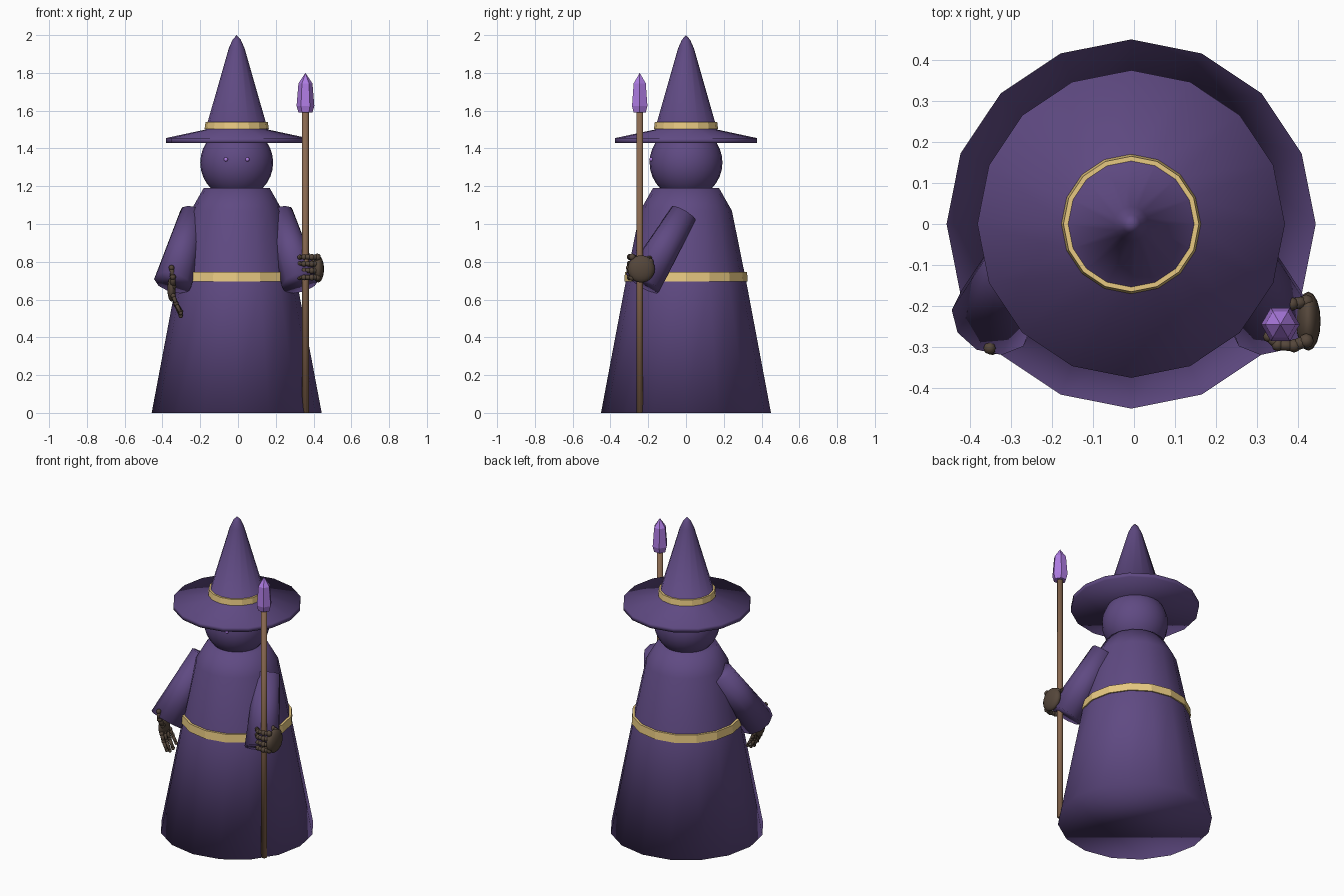
import bpy, bmesh
from math import cos, sin, pi
from mathutils import Vector

if "Cube" in bpy.data.objects:
    bpy.data.objects.remove(bpy.data.objects["Cube"])

CX = -0.007  # body axis


def material(name, rgb):
    m = bpy.data.materials.new(name)
    m.diffuse_color = (*rgb, 1)
    m.use_nodes = True
    m.node_tree.nodes["Principled BSDF"].inputs["Base Color"].default_value = m.diffuse_color
    return m


CLOTH = material("purple_cloth", (0.115, 0.068, 0.225))
GOLD = material("gold_trim", (0.80, 0.58, 0.22))
WOOD = material("wood", (0.25, 0.14, 0.08))
SKIN = material("dark_skin", (0.09, 0.062, 0.043))
GEM = material("gem", (0.42, 0.20, 0.76))


def finish(name, bm, mat, smooth=True):
    bmesh.ops.recalc_face_normals(bm, faces=bm.faces[:])
    for f in bm.faces:
        f.smooth = smooth
    me = bpy.data.meshes.new(name)
    bm.to_mesh(me)
    bm.free()
    me.materials.append(mat)
    ob = bpy.data.objects.new(name, me)
    bpy.context.collection.objects.link(ob)
    return ob


def lathe(name, profile, sides, mat, at=(CX, 0), smooth=True, loop=False):
    """Revolve (radius, z) points about a vertical axis; ends are capped unless looped."""
    bm = bmesh.new()
    rings = []
    for r, z in profile:
        n = sides if r > 0 else 1
        rings.append([bm.verts.new((at[0] + r * cos(2 * pi * i / sides),
                                    at[1] + r * sin(2 * pi * i / sides), z)) for i in range(n)])
    pairs = list(zip(rings, rings[1:])) + ([(rings[-1], rings[0])] if loop else [])
    for a, b in pairs:
        for i in range(sides):
            j = (i + 1) % sides
            quad = [a[i % len(a)], a[j % len(a)], b[j % len(b)], b[i % len(b)]]
            bm.faces.new(list(dict.fromkeys(quad)))
    if not loop:
        for ring in (rings[0], rings[-1]):
            if len(ring) > 2:
                bm.faces.new(ring)
    return finish(name, bm, mat, smooth)


def ball(name, centre, radii, mat, seg=16, rings=12):
    bm = bmesh.new()
    bmesh.ops.create_uvsphere(bm, u_segments=seg, v_segments=rings, radius=1)
    for v in bm.verts:
        v.co = Vector(v.co[k] * radii[k] + centre[k] for k in range(3))
    return finish(name, bm, mat)


def taper(name, a, b, ra, rb, mat, sides=10):
    """Tapered cylinder between two points."""
    a, b = Vector(a), Vector(b)
    bm = bmesh.new()
    bmesh.ops.create_cone(bm, cap_ends=True, segments=sides, radius1=ra, radius2=rb,
                          depth=(b - a).length)
    q = (b - a).to_track_quat('Z', 'Y')
    for v in bm.verts:
        v.co = q @ v.co + (a + b) / 2
    return finish(name, bm, mat)


def finger(name, points, r):
    """Jointed finger: tapered bones with a knuckle at each joint."""
    for k, p in enumerate(points):
        s = r * (1.15 - 0.1 * k)
        ball(f"{name}_joint_{k}", p, (s, s, s), SKIN, 8, 6)
        if k:
            taper(f"{name}_bone_{k}", points[k - 1], p, r * (1.05 - 0.1 * k), r * (0.95 - 0.1 * k), SKIN, 8)


# Robe and belt
lathe("robe", [(0.45, 0), (0.318, 0.70), (0.243, 1.07), (0.175, 1.19)], 16, CLOTH)
lathe("belt", [(0.29, 0.695), (0.327, 0.695), (0.323, 0.745), (0.29, 0.745)], 16, GOLD,
      smooth=False, loop=True)

# Head and eyes
ball("head", (CX, 0, 1.325), (0.193, 0.193, 0.193), CLOTH, 24, 16)
for side in (-1, 1):
    ball("eye", (CX + side * 0.057, -0.184, 1.342), (0.011, 0.011, 0.011), GEM, 8, 6)

# Hat and band
lathe("hat", [(0.375, 1.428), (0.375, 1.455), (0.165, 1.50), (0.042, 1.93), (0.022, 1.975), (0, 2.0)],
      16, CLOTH)
lathe("hat_band", [(0.145, 1.503), (0.17, 1.503), (0.165, 1.54), (0.145, 1.54)], 16, GOLD,
      smooth=False, loop=True)

# Sleeves, mirrored
for side, label in ((-1, "left"), (1, "right")):
    taper(f"sleeve_{label}", (CX + side * 0.228, -0.013, 1.055), (CX + side * 0.338, -0.23, 0.69),
          0.074, 0.103, CLOTH)

# Staff with crystal
STAFF = (0.357, -0.245)
lathe("staff", [(0.018, 0), (0.018, 1.61)], 8, WOOD, STAFF)
lathe("crystal", [(0.037, 1.59), (0.047, 1.625), (0.037, 1.745), (0, 1.80)], 6, GEM, STAFF, smooth=False)

# Gripping hand: palm outside the staff, fingers curling round its front, thumb behind
ball("grip_palm", (0.425, -0.237, 0.762), (0.03, 0.072, 0.072), SKIN)
for i in range(4):
    z = 0.825 - i * 0.036
    finger(f"grip_finger_{i}", [(0.42, -0.285, z), (0.39, -0.297, z), (0.35, -0.295, z), (0.328, -0.275, z)], 0.016)
finger("grip_thumb", [(0.42, -0.19, 0.80), (0.385, -0.195, 0.815), (0.345, -0.21, 0.82)], 0.016)

# Hanging hand: thin palm below the cuff with spread fingers
ball("open_palm", (-0.352, -0.245, 0.655), (0.022, 0.052, 0.065), SKIN)
for i in range(4):
    y = -0.285 + i * 0.028
    drop = (0.015, 0, 0.004, 0.025)[i]
    finger(f"open_finger_{i}", [(-0.343, y, 0.62), (-0.328, y - 0.004 + i * 0.003, 0.57 + drop / 2),
                                (-0.303, y - 0.006 + i * 0.004, 0.513 + drop)], 0.012)
finger("open_thumb", [(-0.345, -0.275, 0.67), (-0.345, -0.303, 0.72), (-0.352, -0.303, 0.768)], 0.016)
